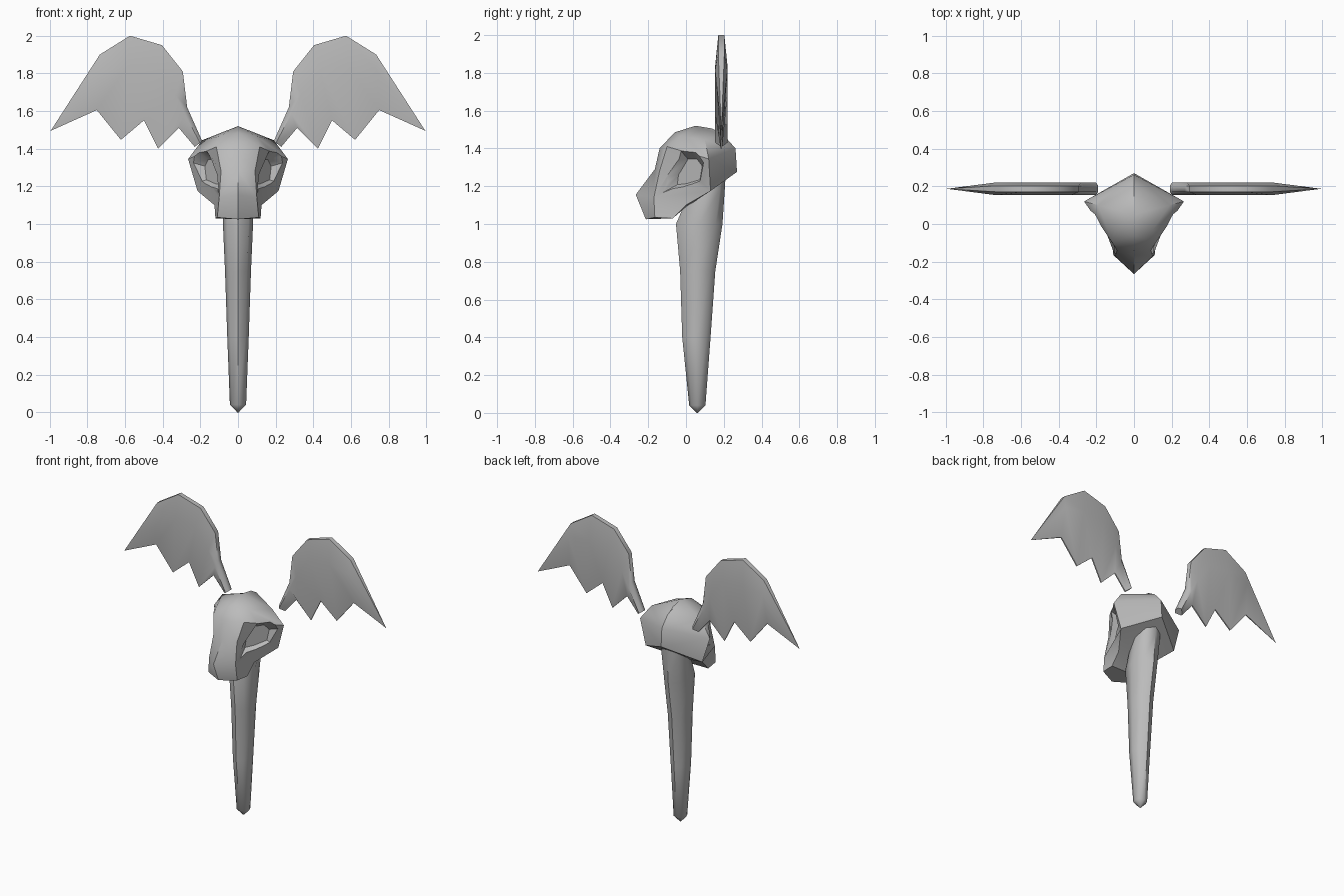
import bpy, bmesh
from math import cos, sin, tau, radians
from mathutils import Vector

if "Cube" in bpy.data.objects:
    bpy.data.objects.remove(bpy.data.objects["Cube"], do_unlink=True)

bone = bpy.data.materials.new("grey_bone")
bone.use_nodes = True
bone.diffuse_color = (0.5, 0.5, 0.5, 1)
bone.node_tree.nodes["Principled BSDF"].inputs["Base Color"].default_value = (0.5, 0.5, 0.5, 1)


def loft(name, rings, closed=True, mirror=False):
    """Skin a list of point rings, cap the ends, and optionally mirror in x."""
    bm = bmesh.new()
    rows = [[bm.verts.new(p) for p in ring] for ring in rings]
    n = len(rows[0])
    for a, b in zip(rows, rows[1:]):
        for i in range(n if closed else n - 1):
            j = (i + 1) % n
            bm.faces.new((a[i], a[j], b[j], b[i]))
    bm.faces.new(rows[0][::-1])
    bm.faces.new(rows[-1])
    bmesh.ops.remove_doubles(bm, verts=bm.verts, dist=0.0005)
    if mirror:
        geom = bm.verts[:] + bm.edges[:] + bm.faces[:]
        bmesh.ops.mirror(bm, geom=geom, axis='X', merge_dist=0.001)
    bmesh.ops.dissolve_degenerate(bm, edges=bm.edges, dist=0.0005)
    bmesh.ops.recalc_face_normals(bm, faces=bm.faces)
    mesh = bpy.data.meshes.new(name)
    bm.to_mesh(mesh)
    bm.free()
    mesh.materials.append(bone)
    obj = bpy.data.objects.new(name, mesh)
    bpy.context.collection.objects.link(obj)
    return obj


def smooth(obj, angle):
    bpy.ops.object.select_all(action='DESELECT')
    obj.select_set(True)
    bpy.context.view_layer.objects.active = obj
    bpy.ops.object.shade_smooth_by_angle(angle=radians(angle))


# Handle: tapered eight-sided shaft; z, centre y, half width x, half depth y
shaft = [(0, .06, .004, .004), (.04, .06, .043, .043), (.4, .055, .057, .075),
         (.75, .062, .069, .093), (1, .07, .08, .123), (1.18, .115, .085, .09),
         (1.26, .14, .075, .07)]
handle = loft("handle", [[(rx * cos(tau * i / 8), y + ry * sin(tau * i / 8), z)
                          for i in range(8)] for z, y, rx, ry in shaft])
smooth(handle, 50)

# Skull: half layers from crown to jaw; front centre, front side, cheek, back centre
crest = (0, .05, 1.52)
layers = [
    [crest, crest, crest, (0, .14, 1.505)],
    [(0, -.06, 1.485), (.1, -.03, 1.465), (.19, .1, 1.445), (0, .2, 1.47)],
    [(0, -.14, 1.4), (.115, -.1, 1.41), (.265, .12, 1.345), (0, .262, 1.4)],
    [(0, -.165, 1.29), (.09, -.14, 1.28), (.215, .13, 1.175), (0, .27, 1.276)],
    [(0, -.266, 1.155), (.1, -.17, 1.14), (.125, 0, 1.1), (0, 0, 1.09)],
    [(0, -.213, 1.025), (.11, -.165, 1.035), (.12, -.07, 1.03), (0, -.07, 1.03)],
]
bm_skull = bmesh.new()
for a, b in zip(layers, layers[1:]):
    for i in range(3):
        corners = list(dict.fromkeys((a[i], a[i + 1], b[i + 1], b[i])))
        if len(corners) > 2:
            bm_skull.faces.new([bm_skull.verts.new(p) for p in corners])
bm_skull.faces.new([bm_skull.verts.new(p) for p in layers[-1]])
bmesh.ops.remove_doubles(bm_skull, verts=bm_skull.verts, dist=0.0005)
bmesh.ops.mirror(bm_skull, geom=bm_skull.verts[:] + bm_skull.edges[:] + bm_skull.faces[:],
                 axis='X', merge_dist=0.001)
bmesh.ops.remove_doubles(bm_skull, verts=bm_skull.verts, dist=0.0005)
bmesh.ops.recalc_face_normals(bm_skull, faces=bm_skull.faces)
skull_mesh = bpy.data.meshes.new("skull")
bm_skull.to_mesh(skull_mesh)
bm_skull.free()
skull_mesh.materials.append(bone)
skull = bpy.data.objects.new("skull", skull_mesh)
bpy.context.collection.objects.link(skull)

# Eye sockets: tapered cutters sunk into the cheeks
rim = [Vector((.1 + (y + .13) * .69, y, z)) for y, z in
       [(-.03, 1.39), (.05, 1.39), (.095, 1.33), (.075, 1.21), (-.04, 1.175),
        (-.125, 1.165), (-.115, 1.25)]]
centre = sum(rim, Vector()) / len(rim)
outward = Vector((.82, -.57, 0))
rings = [[centre + (p - centre) * s + outward * d for p in rim]
         for s, d in ((1.05, .1), (1, 0), (.6, -.06))]
cutter = loft("socket_cutter", rings, mirror=True)
cutter.hide_render = True
cut = skull.modifiers.new("sockets", 'BOOLEAN')
cut.operation = 'DIFFERENCE'
cut.solver = 'EXACT'
cut.object = cutter
bpy.context.view_layer.objects.active = skull
bpy.ops.object.modifier_apply(modifier=cut.name)
bpy.data.objects.remove(cutter, do_unlink=True)
smooth(skull, 38)

# Wings: leading edge paired with the ragged trailing edge
lead = [(.19, 1.44), (.27, 1.62), (.293, 1.81), (.404, 1.95), (.574, 2), (.734, 1.9), (.995, 1.495)]
trail = [(.23, 1.41), (.314, 1.51), (.425, 1.4), (.5, 1.55), (.622, 1.447), (.75, 1.605), (.995, 1.495)]
profile = [(0, .016), (.3, .033), (1, .004)]
for side, sign in (("left", 1), ("right", -1)):
    ribs = []
    for (ax, az), (bx, bz) in zip(lead, trail):
        def point(f, h):
            return (sign * (ax + (bx - ax) * f), .187 + h, az + (bz - az) * f)
        thick = 0 if ax == bx else 1
        ribs.append([point(f, -h * thick) for f, h in profile]
                    + [point(f, h * thick) for f, h in reversed(profile)])
    bm = bmesh.new()
    rows = [[bm.verts.new(p) for p in rib] for rib in ribs]
    for a, b in zip(rows, rows[1:]):
        for i in range(6):
            j = (i + 1) % 6
            bm.faces.new((a[i], a[j], b[j], b[i]))
    bm.faces.new(rows[0])
    bmesh.ops.remove_doubles(bm, verts=bm.verts, dist=0.0005)
    bmesh.ops.recalc_face_normals(bm, faces=bm.faces)
    mesh = bpy.data.meshes.new(side + "_wing")
    bm.to_mesh(mesh)
    bm.free()
    mesh.materials.append(bone)
    wing = bpy.data.objects.new(side + "_wing", mesh)
    bpy.context.collection.objects.link(wing)
    smooth(wing, 60)
